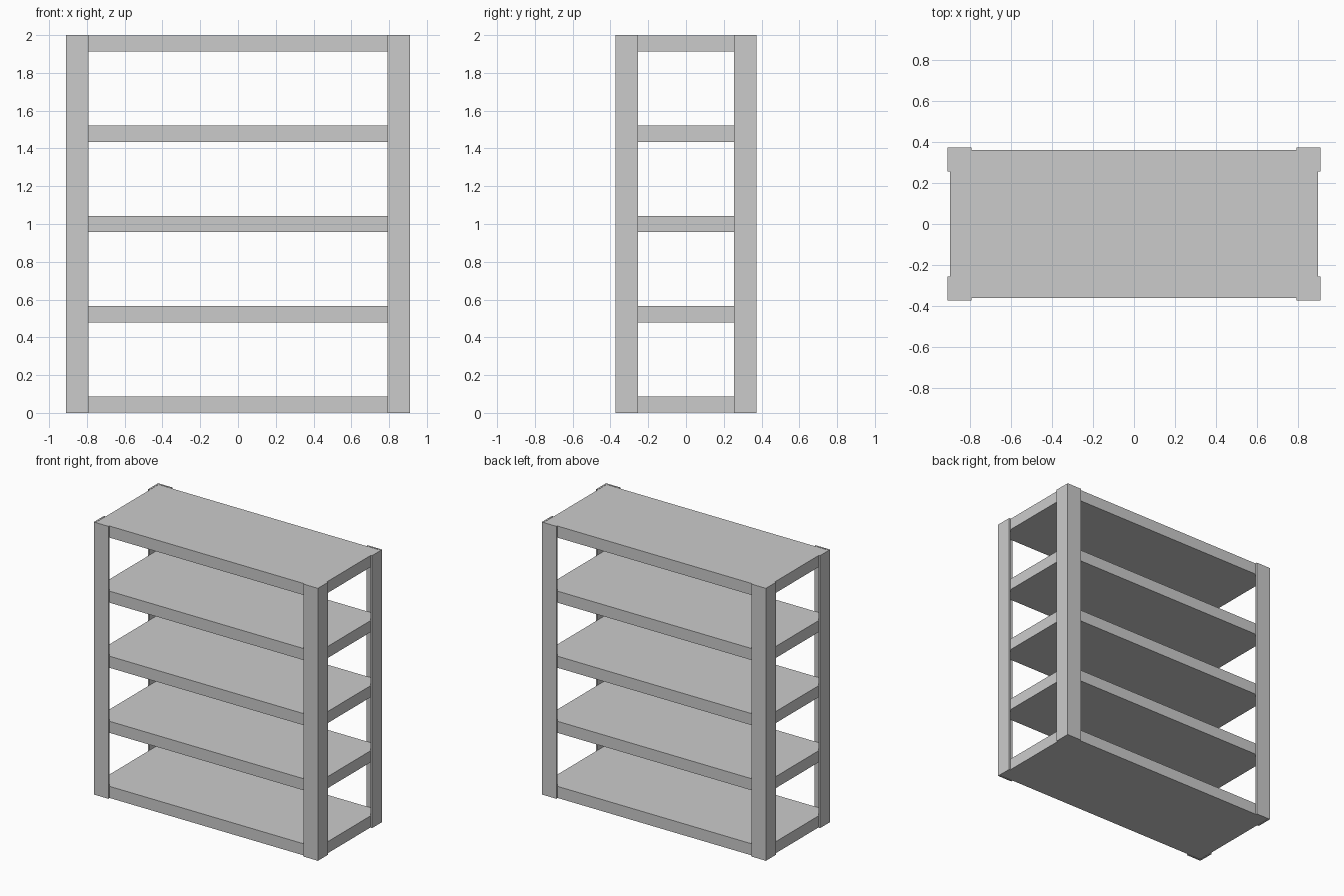
import bpy, bmesh

if "Cube" in bpy.data.objects:
    bpy.data.objects.remove(bpy.data.objects["Cube"])

HX, HY, H = 0.91, 0.373, 2.0      # outer half sizes and height
W, T = 0.118, 0.012               # angle post flange width and thickness
SHELF_T = 0.085


def finish(name, bm):
    bmesh.ops.recalc_face_normals(bm, faces=bm.faces)
    mesh = bpy.data.meshes.new(name)
    bm.to_mesh(mesh)
    bm.free()
    obj = bpy.data.objects.new(name, mesh)
    bpy.context.collection.objects.link(obj)
    return obj


def prism(name, profile, z0, z1):
    bm = bmesh.new()
    base = bm.faces.new([bm.verts.new((x, y, z0)) for x, y in profile])
    ext = bmesh.ops.extrude_face_region(bm, geom=[base], use_keep_orig=True)
    verts = [g for g in ext["geom"] if isinstance(g, bmesh.types.BMVert)]
    bmesh.ops.translate(bm, verts=verts, vec=(0, 0, z1 - z0))
    return finish(name, bm)


# L-section corner posts, mirrored to all four corners
angle = [(0, 0), (W, 0), (W, T), (T, T), (T, W), (0, W)]
for side, sx in (("left", -1), ("right", 1)):
    for end, sy in (("front", -1), ("back", 1)):
        prism(f"{end}_{side}_post",
              [(sx * (HX - x), sy * (HY - y)) for x, y in angle], 0, H)

# Five solid shelves nested inside the posts
sx, sy = HX - T, HY - T
rect = [(-sx, -sy), (sx, -sy), (sx, sy), (-sx, sy)]
z_low, z_high = 0.002, H - SHELF_T - 0.002
for i in range(5):
    z = z_low + (z_high - z_low) * i / 4
    prism(f"shelf_{i + 1}", rect, z, z + SHELF_T)
